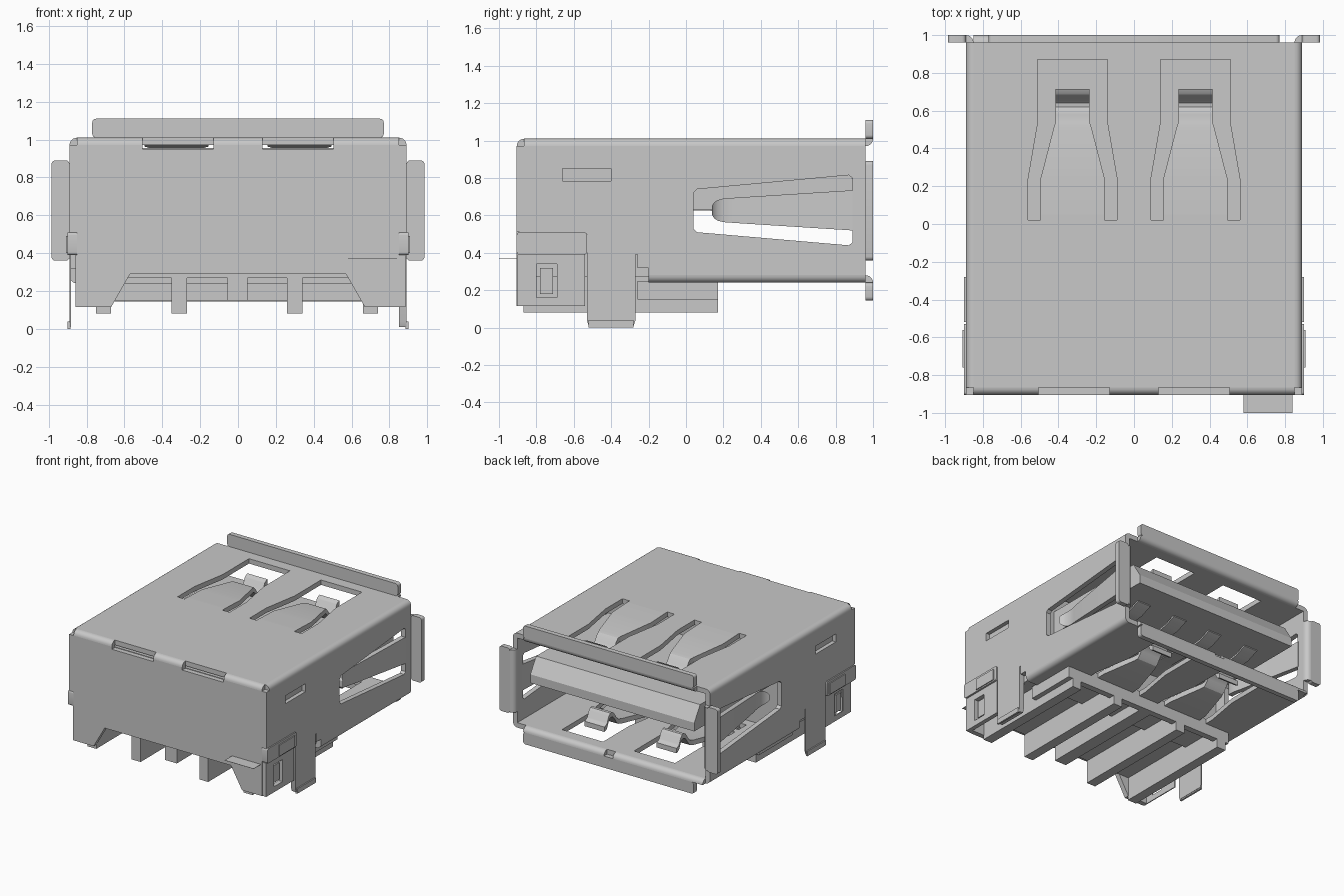
import bpy, bmesh, math
from mathutils import Matrix, Vector

cube = bpy.data.objects.get("Cube")
if cube:
    bpy.data.objects.remove(cube, do_unlink=True)

metal = bpy.data.materials.new("light_grey")
metal.use_nodes = True
GREY = (0.58, 0.58, 0.58, 1)
metal.diffuse_color = GREY
metal.node_tree.nodes["Principled BSDF"].inputs["Base Color"].default_value = GREY

# Sheet frames: columns are the outline's u, v and the sheet normal
FRAMES = {"x": ((0, 1, 0), (0, 0, 1), (1, 0, 0)),
          "y": ((1, 0, 0), (0, 0, 1), (0, -1, 0)),
          "z": ((1, 0, 0), (0, 1, 0), (0, 0, 1))}
T = 0.04
REAR = -.865


def finish(name, mesh):
    mesh.materials.clear()
    mesh.materials.append(metal)
    mesh.shade_smooth()
    mesh.set_sharp_from_angle(angle=math.radians(30))
    obj = bpy.data.objects.new(name, mesh)
    bpy.context.collection.objects.link(obj)
    return obj


def sheet(name, loops, axis, low, high):
    """Flat outline with holes, extruded from low to high along an axis."""
    curve = bpy.data.curves.new(name, "CURVE")
    curve.dimensions, curve.fill_mode = "2D", "BOTH"
    curve.extrude = (high - low) / 2
    for loop in loops:
        spline = curve.splines.new("POLY")
        spline.points.add(len(loop) - 1)
        for p, (u, v) in zip(spline.points, loop):
            p.co = (u, v, 0, 1)
        spline.use_cyclic_u = True
    temp = bpy.data.objects.new(name + "_outline", curve)
    bpy.context.collection.objects.link(temp)
    graph = bpy.context.evaluated_depsgraph_get()
    mesh = bpy.data.meshes.new_from_object(temp.evaluated_get(graph))
    bpy.data.objects.remove(temp, do_unlink=True)
    frame = Matrix(FRAMES[axis]).transposed().to_4x4()
    centre = Vector([(low + high) / 2 if a == axis else 0 for a in "xyz"])
    mesh.transform(Matrix.Translation(centre) @ frame)
    bm = bmesh.new()
    bm.from_mesh(mesh)
    bmesh.ops.remove_doubles(bm, verts=bm.verts, dist=1e-5)
    bmesh.ops.recalc_face_normals(bm, faces=bm.faces)
    bm.to_mesh(mesh)
    bm.free()
    return finish(name, mesh)


def rect(u0, u1, v0, v1, r=0):
    """Rectangle outline, with rounded corners when r is given."""
    if not r:
        return [(u0, v0), (u1, v0), (u1, v1), (u0, v1)]
    corners = ((u1 - r, v1 - r), (u0 + r, v1 - r), (u0 + r, v0 + r), (u1 - r, v0 + r))
    return [(u + r * math.cos(a), v + r * math.sin(a))
            for k, (u, v) in enumerate(corners)
            for a in [(k + i / 4) * math.pi / 2 for i in range(5)]]


def box(name, x0, x1, y0, y1, z0, z1):
    return sheet(name, [rect(x0, x1, y0, y1)], "z", z0, z1)


def quarter(u, v, su, sv):
    """Quarter disc used for the rounded bends of the shell."""
    arc = [i * math.pi / 12 for i in range(7)]
    return [(u, v)] + [(u + su * T * math.cos(a), v + sv * T * math.sin(a)) for a in arc]


def ribbon(name, stations, place, thick):
    """Bent strip of given thickness; stations are (along, half width, height)."""
    bm = bmesh.new()
    t = thick / 2
    ring = ((-1, -t), (1, -t), (1, t), (-1, t))
    rows = [[bm.verts.new(place(a, w * k, h + d)) for k, d in ring] for a, w, h in stations]
    for p, q in zip(rows, rows[1:]):
        for i in range(4):
            j = (i + 1) % 4
            bm.faces.new((p[i], p[j], q[j], q[i]))
    bm.faces.new(rows[0])
    bm.faces.new(rows[-1])
    bmesh.ops.recalc_face_normals(bm, faces=bm.faces)
    mesh = bpy.data.meshes.new(name)
    bm.to_mesh(mesh)
    bm.free()
    return finish(name, mesh)


# Top and bottom shell plates with spring windows
half = [(.235, .02), (.235, .24), (.185, .53), (.185, .87)]


def spring_window(cx):
    """Opening that narrows towards the mouth, with the spring root left in place."""
    right = [(cx + x, y) for x, y in half]
    left = [(cx - x, y) for x, y in reversed(half)]
    return right + left + [(cx - .17, .02), (cx - .17, .05), (cx + .17, .05), (cx + .17, .02)]


windows = [spring_window(s * .325) for s in (-1, 1)]
sheet("top_plate", [rect(-.85, .85, REAR, .96)] + windows, "z", .97, 1.01)
sheet("bottom_plate", [rect(-.85, .85, -.2, .96)] + windows, "z", .24, .28)

# Contact springs: nearly flat arm, then a hook that curls back at the tip
bend = [(.05, .17, .99), (.24, .17, .983), (.27, .162, .981), (.51, .1, .962), (.54, .09, .955),
        (.56, .09, .935), (.58, .09, .905), (.6, .09, .88), (.62, .09, .868), (.64, .09, .87),
        (.66, .09, .89), (.68, .09, .935), (.69, .09, .945), (.715, .09, .955)]
for s in (-1, 1):
    side = "left" if s > 0 else "right"
    ribbon(f"top_spring_{side}", bend,
           lambda a, w, h: (s * .325 + w, a, h), T)
    ribbon(f"bottom_spring_{side}", bend,
           lambda a, w, h: (s * .325 + w, a, 1.25 - h), T)

# Side walls with dimple, V-shaped opening and inward spring tongue
wall = [(REAR, .97), (.96, .97), (.96, .28), (-.2, .28), (-.2, .32), (-.26, .32),
        (-.26, .39), (-.53, .39), (-.53, .5), (REAR, .5)]
opening = [(.04, .53), (.06, .51), (.87, .44), (.89, .455),
           (.89, .8), (.87, .815), (.06, .74), (.04, .72)]
tongue = [(.14, .025, .83), (.15, .042, .815), (.17, .055, .8), (.2, .063, .79),
          (.24, .066, .79), (.27, .068, .794), (.3, .07, .8), (.9, .108, .868)]
for s in (-1, 1):
    side = "left" if s > 0 else "right"

    def flank(name, loops, near, far):
        low, high = sorted((s * near, s * far))
        return sheet(f"{name}_{side}", loops, "x", low, high)

    flank("side_wall", [wall, opening, rect(-.66, -.4, .785, .85)], .85, .89)
    flank("dimple_floor", [rect(-.67, -.39, .775, .86)], .83, .858)
    ribbon(f"side_spring_{side}", tongue,
           lambda a, w, h: (s * h, a, .627 + w), T)
    # Rounded long edges
    for name, z, d, y0 in (("top_bend", .97, 1, REAR), ("bottom_bend", .28, -1, -.2)):
        sheet(f"{name}_{side}", [quarter(s * .85, z, s, d)], "y", y0, .96)
    # Mounting leg, locking tab and wrapped rear tab
    near = .85 if s > 0 else .882
    flank("leg", [[(-.27, .4), (-.27, .04), (-.28, .01), (-.52, .01), (-.53, .04), (-.53, .4)]],
          near, .89)
    flank("leg_foot", [rect(-.52, -.28, 0, .04)], .885, .9)
    flank("locking_tab", [rect(-.905, -.53, .39, .51, .015)], .85, .9)
    flank("locking_bump", [rect(-.76, -.56, .4, .49)], .9, .908)
    flank("rear_tab", [rect(-.9, -.54, .115, .39), rect(-.8, -.69, .16, .34)],
          .85, .885 if s > 0 else .858)
    flank("rear_tab_latch", [rect(-.78, -.71, .18, .32)], .84, .87 if s > 0 else .855)
    # Flared mouth lip with its bend
    sheet(f"side_lip_{side}", [rect(*sorted((s * .89, s * .985)), .36, .89, .02)], "y", .96, 1)
    sheet(f"side_lip_bend_{side}", [quarter(s * .89, .96, -s, 1)], "z", .37, .88)
    sheet(f"bottom_lip_bend_{side}", [quarter(.96, .24, 1, 1)], "x",
          *sorted((s * .04, .77 if s > 0 else -.85)))

# Upper and lower mouth lips
sheet("top_lip", [rect(-.77, .77, 1.01, 1.11, .02)], "y", .96, 1)
sheet("top_lip_bend", [quarter(.96, 1.01, 1, -1)], "x", -.77, .77)
sheet("bottom_lip", [rect(-.77, .77, .145, .24, .02)], "y", .96, 1)

# Rear plate with notched top and tapered lower cut-out
right_half = [(.13, .97), (.13, .95), (.505, .95), (.505, .97), (.89, .97), (.89, .51),
              (.85, .51), (.85, .115), (.67, .115), (.57, .29)]
sheet("rear_plate", [right_half + [(-x, z) for x, z in reversed(right_half)]],
      "y", REAR - T, REAR)
for x0, x1 in ((-.85, -.505), (-.13, .13), (.505, .85)):
    sheet("rear_bend", [quarter(REAR, .97, -1, 1)], "x", x0, x1)
box("rear_flap", .58, .84, -1, -.88, .369, .371)

# Insulator: rear block, contact blade, floor ribs and crossbar
box("insulator_block", -.845, .845, REAR, -.05, .27, .955)
sheet("contact_blade", [[(-.1, .63), (.95, .63), (.95, .7), (.875, .82), (-.1, .82)]],
      "x", -.74, .74)
for x in (-.71, -.31, .3, .7):
    box("floor_rib", x - .04, x + .04, -.87, .17, .08, .28)
box("floor_centre_rib", -.055, .05, -.86, .17, .15, .28)
box("floor_crossbar", -.75, .75, .12, .17, .15, .28)
for s in (-1, 1):
    box("floor_side_beam", *sorted((s * .73, s * .78)), -.26, .17, .15, .25)

# Four bent terminals under the blade
pin = [(-.06, .06, .635), (.3, .06, .63), (.48, .06, .595), (.56, .06, .58),
       (.64, .06, .59), (.74, .06, .63)]
for x in (-.52, -.17, .17, .52):
    ribbon("terminal", pin, lambda a, w, h: (x + w, a, h), .015)
